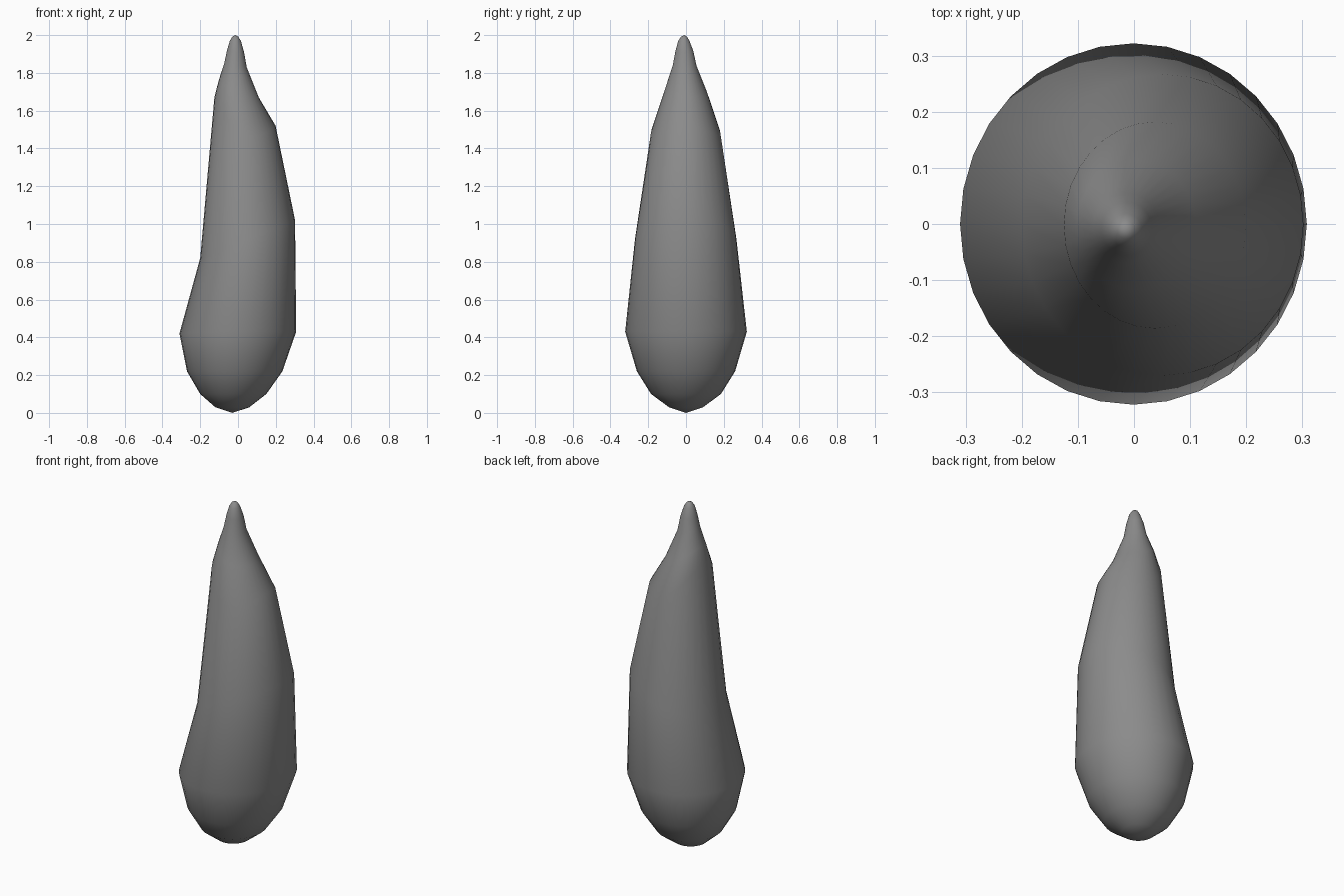
import bpy, bmesh
from math import sin, cos, pi

if "Cube" in bpy.data.objects:
    bpy.data.objects.remove(bpy.data.objects["Cube"])

SIDES = 32

# Each ring: left x, left z, right x, right z, front y, back y, z at front/back
RINGS = [
    (-0.12, 0.03, 0.06, 0.03, -0.09, 0.09, 0.03),
    (-0.20, 0.10, 0.15, 0.10, -0.185, 0.185, 0.10),
    (-0.27, 0.22, 0.235, 0.22, -0.26, 0.26, 0.22),
    (-0.31, 0.42, 0.308, 0.43, -0.322, 0.322, 0.43),
    (-0.20, 0.82, 0.302, 1.02, -0.27, 0.267, 0.92),
    (-0.125, 1.67, 0.199, 1.52, -0.186, 0.182, 1.48),
    (-0.102, 1.76, 0.11, 1.67, -0.118, 0.113, 1.69),
    (-0.073, 1.85, 0.046, 1.83, -0.07, 0.055, 1.84),
    (-0.058, 1.92, 0.032, 1.91, -0.056, 0.039, 1.915),
    (-0.043, 1.97, 0.015, 1.97, -0.041, 0.018, 1.97),
    (-0.030, 1.992, 0.001, 1.992, -0.026, 0.005, 1.992),
]


def ring_point(ring, a):
    """Point on a tilted, slightly saddle-shaped ellipse."""
    lx, lz, rx, rz, fy, by, yz = ring
    c, s = cos(a), sin(a)
    x = (lx + rx) / 2 + (rx - lx) / 2 * c
    y = (fy + by) / 2 + (by - fy) / 2 * s
    z = (lz + rz) / 2 * c * c + yz * s * s + (rz - lz) / 2 * c
    return x, y, z


# Teardrop body lofted through the rings
bm = bmesh.new()
loops = [[bm.verts.new(ring_point(r, 2 * pi * i / SIDES)) for i in range(SIDES)]
         for r in RINGS]
for low, high in zip(loops, loops[1:]):
    for i in range(SIDES):
        j = (i + 1) % SIDES
        bm.faces.new((low[i], low[j], high[j], high[i]))

# Rounded base and tip
base = bm.verts.new((-0.03, 0, 0))
tip = bm.verts.new((-0.015, -0.01, 2.0))
for i in range(SIDES):
    j = (i + 1) % SIDES
    bm.faces.new((base, loops[0][j], loops[0][i]))
    bm.faces.new((tip, loops[-1][i], loops[-1][j]))

for f in bm.faces:
    f.smooth = True
bmesh.ops.recalc_face_normals(bm, faces=bm.faces[:])
mesh = bpy.data.meshes.new("teardrop_body")
bm.to_mesh(mesh)
bm.free()
body = bpy.data.objects.new("teardrop_body", mesh)
bpy.context.collection.objects.link(body)

# Dark grey surface
grey = bpy.data.materials.new("dark_grey")
grey.diffuse_color = (0.26, 0.26, 0.26, 1)
grey.use_nodes = True
grey.node_tree.nodes["Principled BSDF"].inputs["Base Color"].default_value = grey.diffuse_color
mesh.materials.append(grey)
